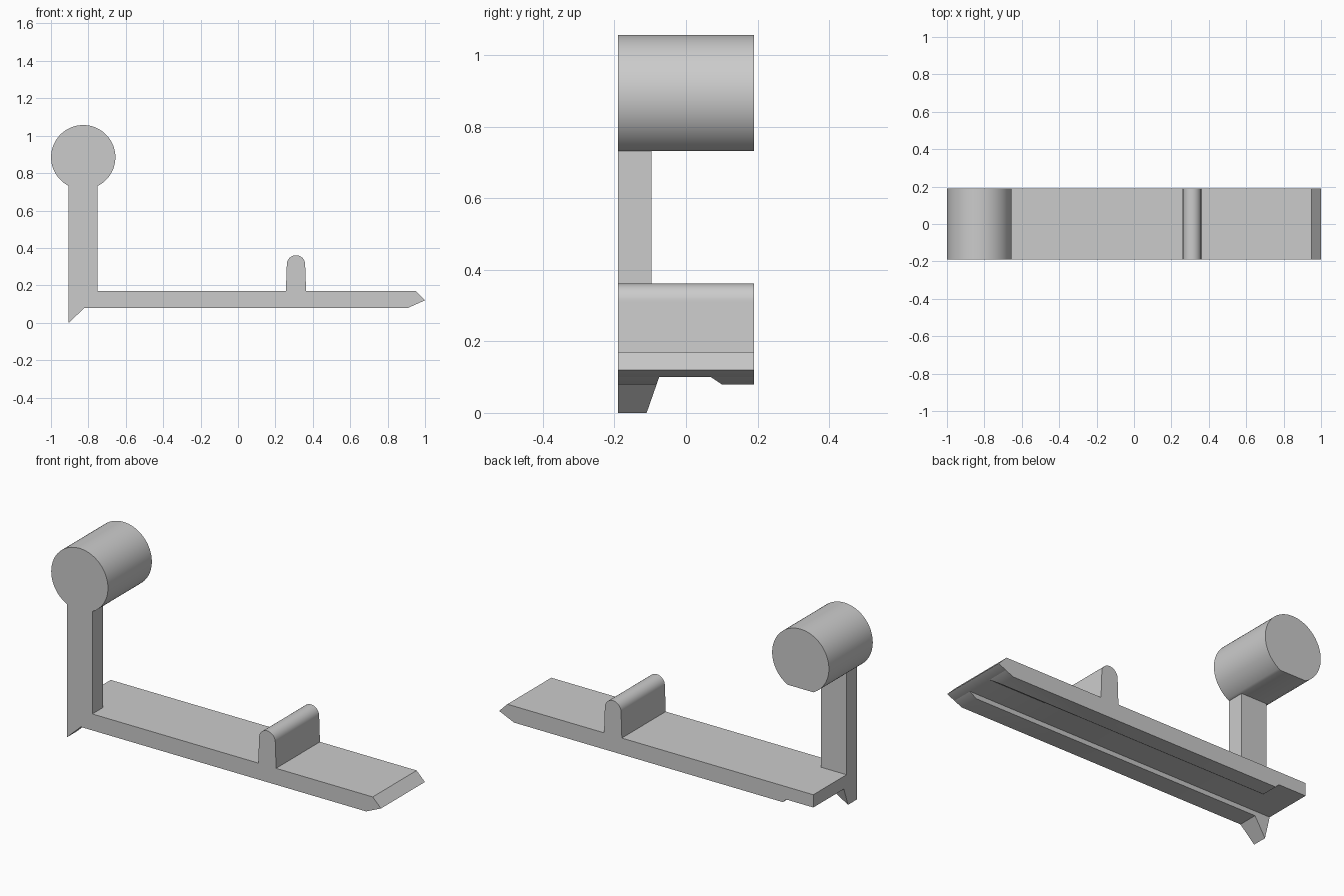
import bpy, bmesh, math

cube = bpy.data.objects.get("Cube")
if cube:
    bpy.data.objects.remove(cube, do_unlink=True)

grey = bpy.data.materials.new("plain grey")
grey.use_nodes = True
colour = (0.6, 0.6, 0.6, 1)
grey.diffuse_color = colour
grey.node_tree.nodes["Principled BSDF"].inputs["Base Color"].default_value = colour

FRONT, BACK = -0.19, 0.19      # overall depth
LEFT = -0.905                  # upright end of the bar
POST_RIGHT = -0.75
TOP, UNDER, RAIL = 0.17, 0.10, 0.08


def arc(cx, cz, r, start, end, steps):
    """Points (x, z) along a circular arc, angles in radians."""
    return [(cx + r * math.cos(start + (end - start) * i / steps),
             cz + r * math.sin(start + (end - start) * i / steps))
            for i in range(steps + 1)]


def prism(name, profile, front=lambda z: FRONT, back=lambda z: BACK):
    """Extrude an (x, z) profile in y; the end planes may slope with z."""
    bm = bmesh.new()
    rings = [[bm.verts.new((x, side(z), z)) for x, z in profile]
             for side in (front, back)]
    for ring in rings:
        bm.faces.new(ring)
    n = len(profile)
    for i in range(n):
        j = (i + 1) % n
        bm.faces.new((rings[0][i], rings[0][j], rings[1][j], rings[1][i]))
    bmesh.ops.recalc_face_normals(bm, faces=bm.faces)
    mesh = bpy.data.meshes.new(name)
    bm.to_mesh(mesh)
    bm.free()
    mesh.materials.append(grey)
    obj = bpy.data.objects.new(name, mesh)
    bpy.context.collection.objects.link(obj)
    bpy.ops.object.select_all(action='DESELECT')
    obj.select_set(True)
    bpy.context.view_layer.objects.active = obj
    bpy.ops.object.shade_smooth_by_angle(angle=math.radians(30))
    return obj


# Long bar with a pointed tip
prism("bar", [(LEFT, UNDER), (0.955, UNDER), (1, 0.12), (0.95, TOP), (LEFT, TOP)])

# Front rail under the bar, ending in a pointed spur, with a sloped inner wall
prism("front_rail_and_spur",
      [(LEFT, 0), (-0.82, RAIL), (0.91, RAIL), (0.955, UNDER), (LEFT, UNDER)],
      back=lambda z: -0.11 + 0.35 * z)

# Shorter back rail, chamfered along its inner wall and end
prism("back_rail",
      [(-0.72, RAIL), (0.91, RAIL), (0.955, UNDER), (-0.74, UNDER)],
      front=lambda z: 0.22 - 1.5 * z)

# Thin upright at the front edge
HEAD_X, HEAD_Z, HEAD_R = (LEFT + POST_RIGHT) / 2, 0.885, 0.172
half_chord = (POST_RIGHT - LEFT) / 2
flat_z = HEAD_Z - math.sqrt(HEAD_R ** 2 - half_chord ** 2)
prism("post", [(LEFT, TOP), (POST_RIGHT, TOP), (POST_RIGHT, flat_z), (LEFT, flat_z)],
      back=lambda z: -0.097)

# Round head with a flat underside as wide as the post
gap = math.asin(half_chord / HEAD_R)
prism("head", arc(HEAD_X, HEAD_Z, HEAD_R,
                  -math.pi / 2 + gap, 1.5 * math.pi - gap, 72))

# Slightly tapered fin with a rounded top
prism("fin", [(0.256, TOP), (0.364, TOP)]
      + arc(0.31, 0.312, 0.049, 0, math.pi, 24))
